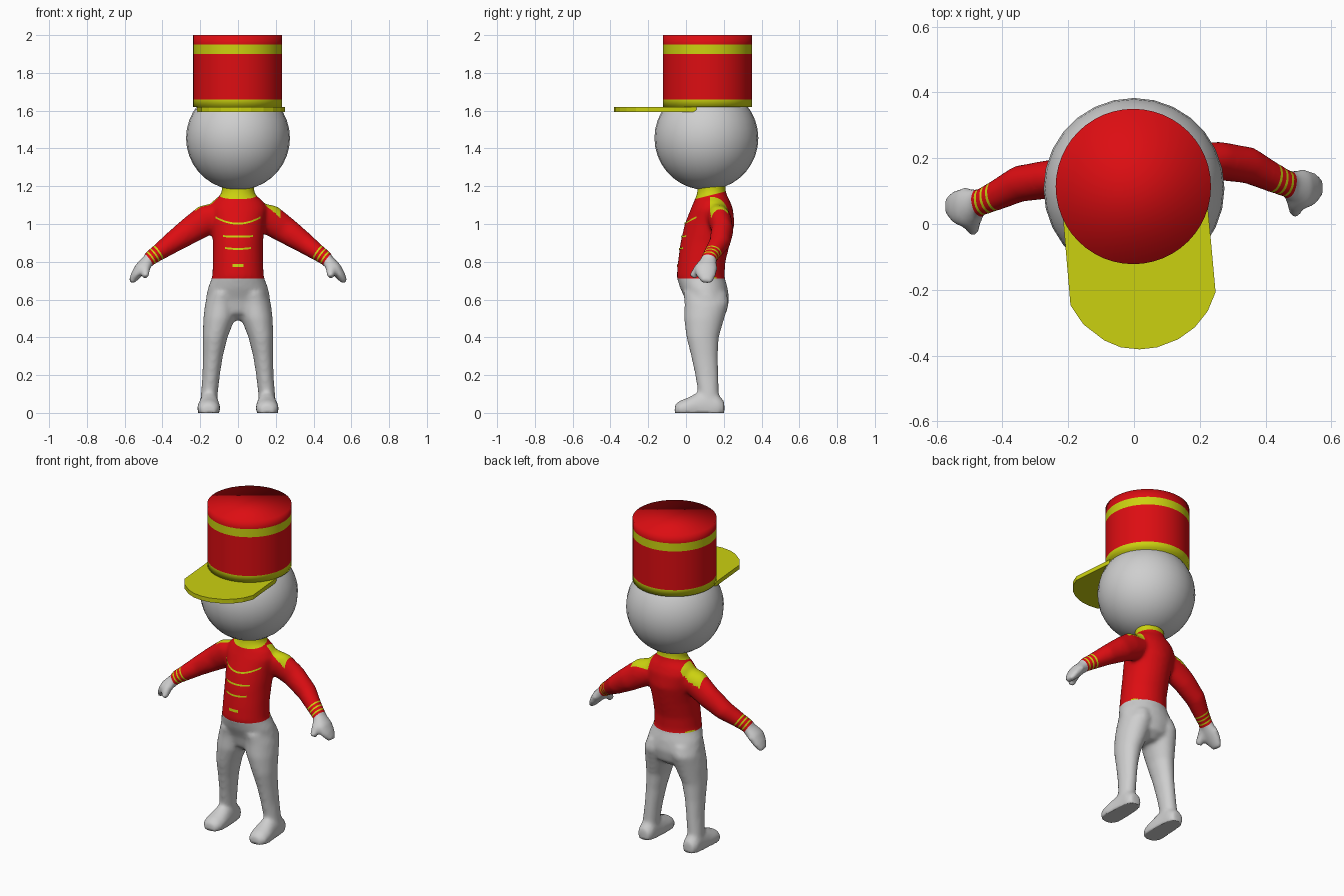
import bpy, bmesh, math
from mathutils import Vector
from mathutils.bvhtree import BVHTree

if "Cube" in bpy.data.objects:
    bpy.data.objects.remove(bpy.data.objects["Cube"])


def material(name, rgb):
    m = bpy.data.materials.new(name)
    m.diffuse_color = (*rgb, 1)
    m.use_nodes = True
    m.node_tree.nodes["Principled BSDF"].inputs["Base Color"].default_value = m.diffuse_color
    return m


GREY = material("light grey", (0.62, 0.62, 0.62))
RED = material("red", (0.72, 0.004, 0.006))
YELLOW = material("yellow", (0.60, 0.64, 0.005))


def add_object(name, bm, mats):
    me = bpy.data.meshes.new(name)
    bm.to_mesh(me)
    bm.free()
    ob = bpy.data.objects.new(name, me)
    bpy.context.collection.objects.link(ob)
    for m in mats:
        me.materials.append(m)
    return ob


def loft(bm, rings, axis, ref, sides=24):
    """Closed tube; each ring is (x, y, z, radius along ref, radius across)."""
    axis = Vector(axis).normalized()
    u = Vector(ref)
    u = (u - axis * u.dot(axis)).normalized()
    v = axis.cross(u)
    loops = []
    for x, y, z, ru, rv in rings:
        angles = [2 * math.pi * i / sides for i in range(sides)]
        loops.append([bm.verts.new(Vector((x, y, z)) + u * ru * math.cos(a) + v * rv * math.sin(a))
                      for a in angles])
    for a, b in zip(loops, loops[1:]):
        for i in range(sides):
            j = (i + 1) % sides
            bm.faces.new((a[i], a[j], b[j], b[i]))
    bm.faces.new(loops[0][::-1])
    bm.faces.new(loops[-1])


# ---- body: torso, legs, feet, arms and hands fused into one smooth skin
bm = bmesh.new()
Z, Y = (0, 0, 1), (0, 1, 0)
loft(bm, [(0, .115, .49, .05, .04), (0, .115, .53, .10, .13), (0, .113, .60, .116, .172),
          (0, .095, .66, .126, .160), (0, .077, .72, .127, .137), (0, .083, .80, .126, .133),
          (0, .102, .90, .132, .133), (0, .125, 1.0, .132, .142), (0, .137, 1.08, .112, .155),
          (0, .138, 1.12, .096, .135), (0, .136, 1.155, .080, .092), (0, .135, 1.18, .074, .086),
          (0, .135, 1.24, .074, .086)], Z, Y)
ARM = {}
for s in (-1, 1):
    # leg
    loft(bm, [(s * .155, .125, .03, .05, .045), (s * .152, .12, .10, .055, .045),
              (s * .142, .11, .20, .062, .046), (s * .133, .098, .30, .071, .053),
              (s * .121, .088, .40, .086, .066), (s * .100, .096, .50, .107, .084),
              (s * .090, .110, .58, .118, .084), (s * .08, .10, .64, .115, .07)], Z, Y)
    # foot
    loft(bm, [(s * .155, -.060, .014, .028, .035), (s * .156, -.035, .020, .044, .057),
              (s * .155, .01, .026, .055, .062), (s * .153, .06, .03, .078, .056),
              (s * .153, .12, .03, .090, .051), (s * .153, .17, .03, .068, .050),
              (s * .153, .203, .026, .036, .036)], Y, Z)
    # arm, the right one held slightly further back
    d = .028 * s
    axis = Vector((s * .80, -.18, -.57)).normalized()
    loft(bm, [(s * .08, .150 + d * .5, 1.055, .065, .070), (s * .16, .155 + d * .8, 1.027, .066, .083),
              (s * .25, .165 + d, .968, .059, .072), (s * .35, .150 + d, .900, .056, .057),
              (s * .42, .115 + d, .850, .047, .045), (s * .475, .090 + d, .812, .040, .039)], axis, Y)
    ARM[s] = (axis, Vector((s * .475, .090 + d, .812)))
    # mitten hand and thumb
    loft(bm, [(s * .455, .098 + d, .826, .036, .034), (s * .485, .086 + d, .795, .050, .034),
              (s * .515, .078 + d, .765, .062, .034), (s * .545, .078 + d, .725, .052, .026),
              (s * .567, .082 + d, .690, .030, .016)], (s * .62, -.05, -.78), Y)
    loft(bm, [(s * .480, .070 + d, .795, .028, .028), (s * .490, .035 + d, .760, .027, .027),
              (s * .490, .004 + d, .717, .020, .019)], (0, -.6, -.8), Y, 12)
bmesh.ops.recalc_face_normals(bm, faces=bm.faces)
body = add_object("body", bm, [GREY, RED, YELLOW])
rm = body.modifiers.new("fuse", 'REMESH')
rm.mode = 'VOXEL'
rm.voxel_size = 0.011
sm = body.modifiers.new("soften", 'SMOOTH')
sm.factor, sm.iterations = 0.5, 9
dg = bpy.context.evaluated_depsgraph_get()
fused = bpy.data.meshes.new_from_object(body.evaluated_get(dg))
body.modifiers.clear()
body.data = fused
fused.materials.clear()
for m in (GREY, RED, YELLOW):
    fused.materials.append(m)

bm = bmesh.new()
bm.from_mesh(fused)
for v in bm.verts:                       # flat soles
    if v.co.z < .006:
        v.co.z = 0


def cut(co, no, inside):
    faces = [f for f in bm.faces if inside(f.calc_center_median())]
    geom = list({e for f in faces for e in f.edges} | {v for f in faces for v in f.verts}) + faces
    bmesh.ops.bisect_plane(bm, geom=geom, plane_co=co, plane_no=no, dist=1e-5)


# colour borders: waist, collar, cuffs and shoulder patches
WAIST = .712
COLLAR_CO, COLLAR_NO = Vector((0, .05, 1.132)), Vector((0, -.25, 1)).normalized()
CUFFS = [-.070, -.061, -.046, -.037, -.022, -.013, 0]
cut((0, 0, WAIST), Z, lambda c: abs(c.x) < .3)
cut(COLLAR_CO, COLLAR_NO, lambda c: abs(c.x) < .13 and c.z > 1.05)
for s, (axis, wrist) in ARM.items():
    for t in CUFFS:
        cut(wrist + axis * t, axis, lambda c: c.x * s > .33)
    for x in (.105, .225):
        cut((s * x, 0, 0), (1, 0, 0), lambda c: c.x * s > .07 and c.z > 1)
    for y in (-.048, .048):
        cut((0, .165 + .01 * s + y, 0), Y, lambda c: c.x * s > .07 and c.z > 1)
bm.normal_update()
for f in bm.faces:
    c = f.calc_center_median()
    f.smooth = True
    s = 1 if c.x > 0 else -1
    axis, wrist = ARM[s]
    f.material_index = 1
    if abs(c.x) > .33:
        t = (c - wrist).dot(axis)
        if t > 0:
            f.material_index = 0
        elif any(a < t < b for a, b in zip(CUFFS[0:6:2], CUFFS[1:6:2])):
            f.material_index = 2
    elif c.z < WAIST:
        f.material_index = 0
    elif abs(c.x) < .13 and (c - COLLAR_CO).dot(COLLAR_NO) > 0:
        f.material_index = 2
    elif .105 < abs(c.x) < .225 and abs(c.y - .165 - .01 * s) < .048 and f.normal.z > .25:
        f.material_index = 2
tree = BVHTree.FromBMesh(bm)
bm.to_mesh(fused)
bm.free()

# ---- chest braids: thin plates laid on the jacket front
for i, (half, z, rise, thick) in enumerate([(.12, 1.002, .034, .010), (.08, .933, .003, .010),
                                            (.07, .868, .005, .010), (.03, .780, 0, .016)]):
    bm = bmesh.new()
    cols = []
    for k in range(17):
        x = half * (k / 8 - 1)
        col = []
        for dz in (-thick / 2, thick / 2):
            zz = z + rise * (x / half) ** 2 + dz
            hit = tree.ray_cast(Vector((x, -1, zz)), Vector(Y))[0]
            col.append(bm.verts.new((x, hit.y - .004, zz)))
        cols.append(col)
    for a, b in zip(cols, cols[1:]):
        bm.faces.new((a[0], b[0], b[1], a[1]))
    add_object(f"chest_braid_{i + 1}", bm, [YELLOW])

# ---- head
bm = bmesh.new()
bmesh.ops.create_uvsphere(bm, u_segments=28, v_segments=18, radius=.275)
bmesh.ops.translate(bm, verts=bm.verts, vec=(0, .108, 1.455))
for f in bm.faces:
    f.smooth = True
add_object("head", bm, [GREY])

# ---- tall hat with two bands
bm = bmesh.new()
loft(bm, [(-.002, .114, z, .236, .236) for z in (1.62, 1.66, 1.90, 1.95, 2.0)], Z, Y, 48)
for f in bm.faces:
    z = f.calc_center_median().z
    f.smooth = True
    f.material_index = int(1.62 < z < 1.66 or 1.90 < z < 1.95)
add_object("hat", bm, [RED, YELLOW])

# ---- hat visor
outline = [(-.218, .045), (-.193, -.247), (-.154, -.305), (-.09, -.354), (-.04, -.375), (.017, -.381),
           (.07, -.375), (.135, -.35), (.185, -.314), (.224, -.265), (.248, -.207), (.224, .055)]
bm = bmesh.new()
face = bm.faces.new([bm.verts.new((x, y, 1.594)) for x, y in outline])
ext = bmesh.ops.extrude_face_region(bm, geom=[face])
bmesh.ops.translate(bm, verts=[g for g in ext["geom"] if isinstance(g, bmesh.types.BMVert)], vec=(0, 0, .026))
bmesh.ops.recalc_face_normals(bm, faces=bm.faces)
add_object("hat_visor", bm, [YELLOW])
